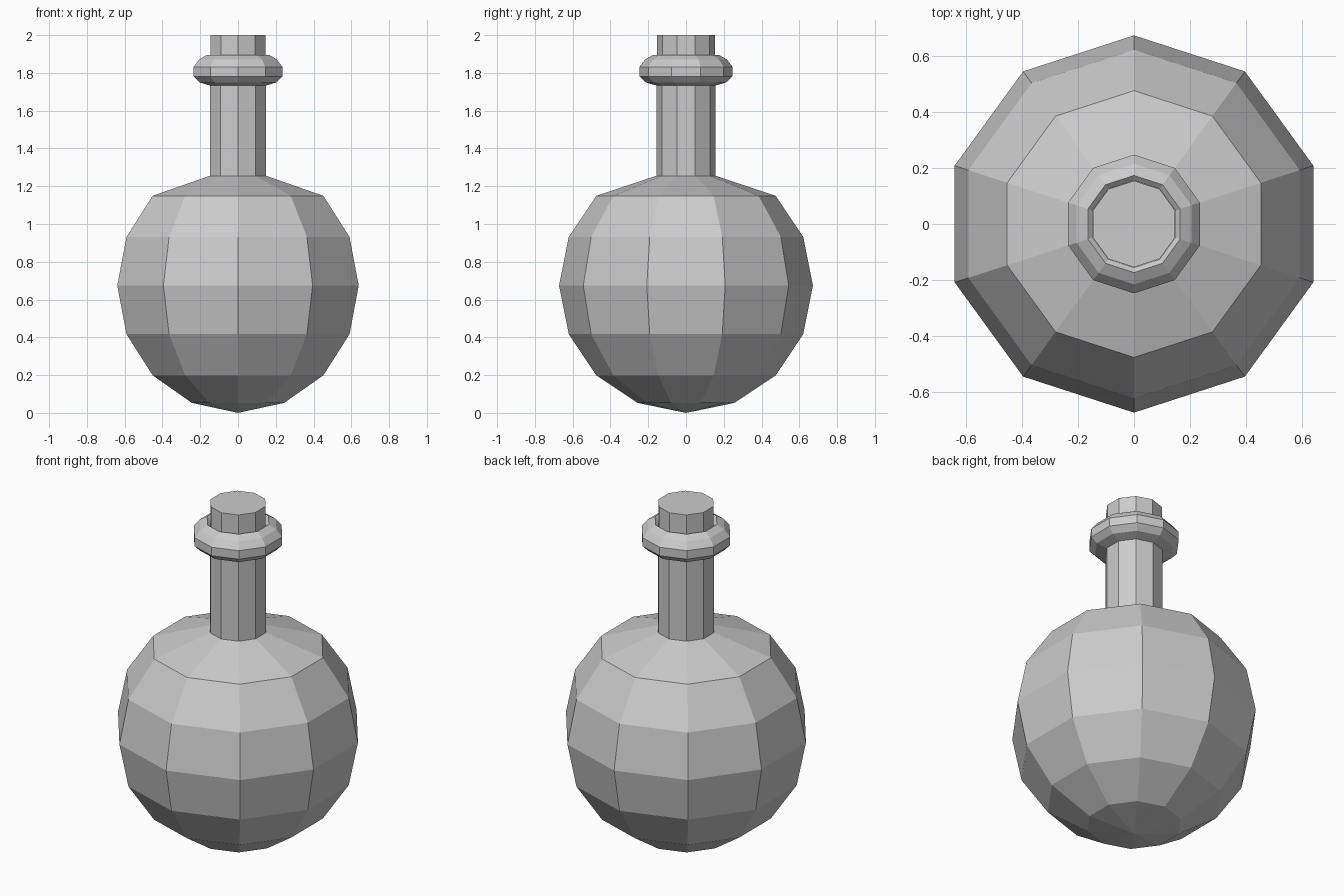
import bpy
import bmesh
from math import pi
from mathutils import Matrix, Vector

SIDES = 10

cube = bpy.data.objects.get("Cube")
if cube:
    bpy.data.objects.remove(cube, do_unlink=True)


def make_material(name, colour):
    mat = bpy.data.materials.new(name)
    mat.use_nodes = True
    mat.diffuse_color = colour
    mat.node_tree.nodes["Principled BSDF"].inputs["Base Color"].default_value = colour
    return mat


def lathe(name, profile, material):
    """Spin a (radius, height) profile into a faceted solid with a corner facing the front."""
    bm = bmesh.new()
    verts = [bm.verts.new((0, -r, z)) for r, z in profile]
    edges = [bm.edges.new(pair) for pair in zip(verts, verts[1:])]
    bmesh.ops.spin(bm, geom=verts + edges, cent=(0, 0, 0), axis=(0, 0, 1),
                   angle=2 * pi, steps=SIDES, use_duplicate=False)
    bmesh.ops.remove_doubles(bm, verts=bm.verts, dist=0.0005)
    bmesh.ops.recalc_face_normals(bm, faces=bm.faces)
    mesh = bpy.data.meshes.new(name)
    bm.to_mesh(mesh)
    bm.free()
    mesh.materials.append(material)
    obj = bpy.data.objects.new(name, mesh)
    bpy.context.collection.objects.link(obj)
    return obj


grey = make_material("plain grey", (0.6, 0.6, 0.6, 1))

# Round belly: lower rings of a sphere, closed by a shallow shoulder
radius, centre = 0.672, 0.674
belly = []
for step in range(7):
    arm = Matrix.Rotation(step * pi / 8, 2) @ Vector((0, -radius))
    belly.append((abs(arm.x), centre + arm.y))
belly[0] = (0, 0)
lathe("flask_belly", belly + [(0.157, 1.255)], grey)

# Straight neck
lathe("flask_neck", [(0.157, 1.255), (0.157, 1.74)], grey)

# Rounded lip around the mouth
lathe("flask_lip", [(0.157, 1.733), (0.215, 1.75), (0.247, 1.782), (0.247, 1.832),
                    (0.215, 1.872), (0.173, 1.896), (0.155, 1.88)], grey)

# Stopper
lathe("stopper", [(0.154, 1.86), (0.154, 2.0), (0, 2.0)], grey)
